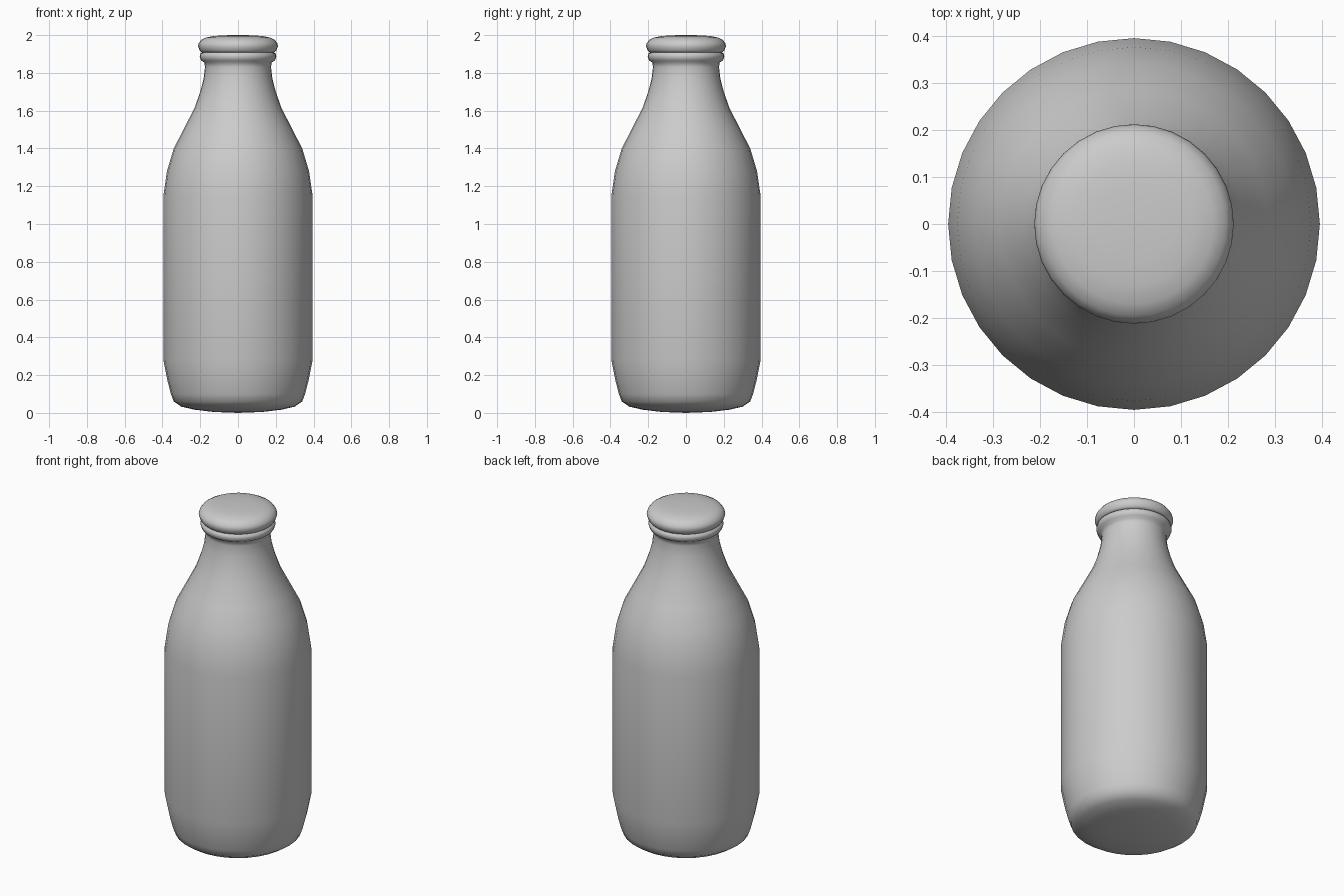
import bpy, bmesh, math
from mathutils import Matrix

if "Cube" in bpy.data.objects:
    bpy.data.objects.remove(bpy.data.objects["Cube"])


def lathe(name, profile, steps=32):
    """Spin a list of (radius, z) points, starting and ending on the axis."""
    bm = bmesh.new()
    verts = [bm.verts.new((r, 0, z)) for r, z in profile]
    edges = [bm.edges.new(pair) for pair in zip(verts, verts[1:])]
    bmesh.ops.spin(bm, geom=verts + edges, cent=(0, 0, 0), axis=(0, 0, 1),
                   angle=2 * math.pi, steps=steps)
    bmesh.ops.remove_doubles(bm, verts=bm.verts, dist=0.0005)
    bmesh.ops.recalc_face_normals(bm, faces=bm.faces)
    mesh = bpy.data.meshes.new(name)
    bm.to_mesh(mesh)
    bm.free()
    obj = bpy.data.objects.new(name, mesh)
    bpy.context.collection.objects.link(obj)
    bpy.ops.object.select_all(action='DESELECT')
    obj.select_set(True)
    bpy.context.view_layer.objects.active = obj
    bpy.ops.object.shade_smooth_by_angle(angle=math.radians(60))
    return obj


# Bottle: rounded base, straight body, sloping shoulder, neck and rolled lip
lathe("bottle", [
    (0, 0), (0.13, 0.005), (0.23, 0.017), (0.30, 0.033), (0.34, 0.06),
    (0.355, 0.10), (0.372, 0.165), (0.395, 0.28), (0.395, 1.15),
    (0.376, 1.28), (0.34, 1.40), (0.286, 1.505), (0.23, 1.615),
    (0.20, 1.70), (0.182, 1.77), (0.175, 1.83), (0.178, 1.855),
    (0.195, 1.865), (0.203, 1.885), (0.20, 1.902), (0.185, 1.91),
    (0.18, 1.93), (0, 1.93),
])

# Cap: slightly domed lid overhanging the lip
lathe("cap", [
    (0, 1.908), (0.193, 1.908), (0.203, 1.918), (0.212, 1.942),
    (0.208, 1.957), (0.195, 1.974), (0.17, 1.987), (0.13, 1.995),
    (0.08, 1.999), (0, 2.0),
])
